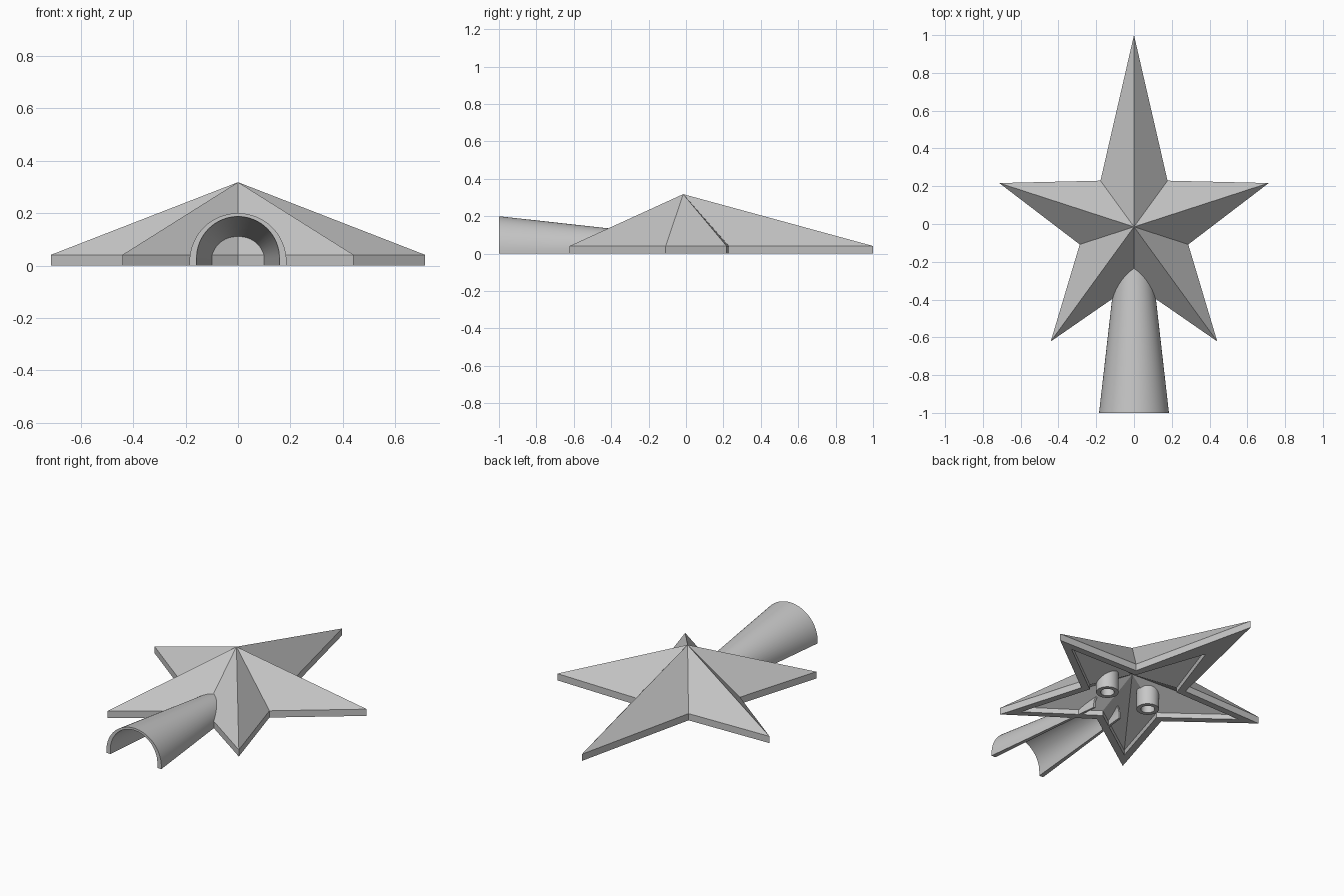
import bpy, bmesh
from math import sin, cos, pi, radians
from mathutils import Vector
from mathutils.bvhtree import BVHTree

if "Cube" in bpy.data.objects:
    bpy.data.objects.remove(bpy.data.objects["Cube"], do_unlink=True)

grey = bpy.data.materials.new("plain_grey")
grey.use_nodes = True
COLOUR = (0.57, 0.57, 0.57, 1)
grey.diffuse_color = COLOUR
grey.node_tree.nodes["Principled BSDF"].inputs["Base Color"].default_value = COLOUR


def finish(bm, name, smooth=False):
    bmesh.ops.recalc_face_normals(bm, faces=bm.faces)
    mesh = bpy.data.meshes.new(name)
    bm.to_mesh(mesh)
    bm.free()
    mesh.materials.append(grey)
    obj = bpy.data.objects.new(name, mesh)
    bpy.context.collection.objects.link(obj)
    if smooth:
        bpy.ops.object.select_all(action="DESELECT")
        obj.select_set(True)
        bpy.context.view_layer.objects.active = obj
        bpy.ops.object.shade_smooth_by_angle(angle=radians(30))


def ring(bm, points):
    return [bm.verts.new(p) for p in points]


def bridge(bm, a, b):
    for i in range(len(a)):
        j = (i + 1) % len(a)
        bm.faces.new((a[i], a[j], b[j], b[i]))


def fan(bm, loop, tip):
    for i in range(len(loop)):
        bm.faces.new((loop[i], loop[(i + 1) % len(loop)], tip))


# Faceted star with one long arm, hollowed by a smaller, shallower regular star
CENTRE_Y = -0.015


def star_points(top_tip, tip, dent, z):
    points = []
    for i in range(10):
        a = pi / 2 + i * pi / 5
        r = dent if i % 2 else (tip if i else top_tip)
        points.append((r * cos(a), CENTRE_Y + r * sin(a), z))
    return points


bm = bmesh.new()
rim_out = ring(bm, star_points(1.015, 0.75, 0.302, 0))
eave_out = ring(bm, star_points(1.015, 0.75, 0.302, 0.041))
rim_in = ring(bm, star_points(0.63, 0.63, 0.252, 0))
eave_in = ring(bm, star_points(0.63, 0.63, 0.252, 0.03))
bridge(bm, rim_out, eave_out)
bridge(bm, rim_in, rim_out)
bridge(bm, eave_in, rim_in)
fan(bm, eave_out, bm.verts.new((0, CENTRE_Y, 0.318)))
fan(bm, eave_in, bm.verts.new((0, CENTRE_Y, 0.15)))
star_tree = BVHTree.FromBMesh(bm)
finish(bm, "star_shell")


# Tapered half-round sleeve
def arch(y, r_out, z_out, r_in, z_in, steps=32):
    def arc(r, z):
        curve = [(r * cos(pi * i / steps), y, z + r * sin(pi * i / steps))
                 for i in range(steps + 1)]
        return [(r, y, 0)] + curve + [(-r, y, 0)]
    return arc(r_out, z_out), arc(r_in, z_in)


bm = bmesh.new()
ends = []
for station in ((-1, 0.185, 0.015, 0.158, 0.029), (-0.23, 0.097, 0.018, 0.085, 0.024)):
    out_pts, in_pts = arch(*station)
    out_ring, in_ring = ring(bm, out_pts), ring(bm, in_pts)
    for i in range(len(out_ring) - 1):
        bm.faces.new((out_ring[i], out_ring[i + 1], in_ring[i + 1], in_ring[i]))
    ends.append(out_ring + in_ring[::-1])
bridge(bm, *ends)
finish(bm, "half_round_sleeve", smooth=True)


# Hollow pegs under the star, rising into its roof
def peg(name, x, y):
    bm = bmesh.new()
    loops = []
    for r in (0.062, 0.038):
        base = [Vector((x + r * cos(2 * pi * i / 32), y + r * sin(2 * pi * i / 32), 0))
                for i in range(32)]
        tops = []
        for p in base:
            hit = star_tree.ray_cast(p, Vector((0, 0, 1)))[0]
            tops.append((p.x, p.y, hit.z + 0.01))
        loops.append((ring(bm, base), ring(bm, tops)))
    (b0, t0), (b1, t1) = loops
    bridge(bm, b0, t0)
    bridge(bm, t0, t1)
    bridge(bm, t1, b1)
    bridge(bm, b1, b0)
    finish(bm, name, smooth=True)


for side, sign in (("left", 1), ("right", -1)):
    peg(side + "_peg", sign * 0.145, -0.055)
